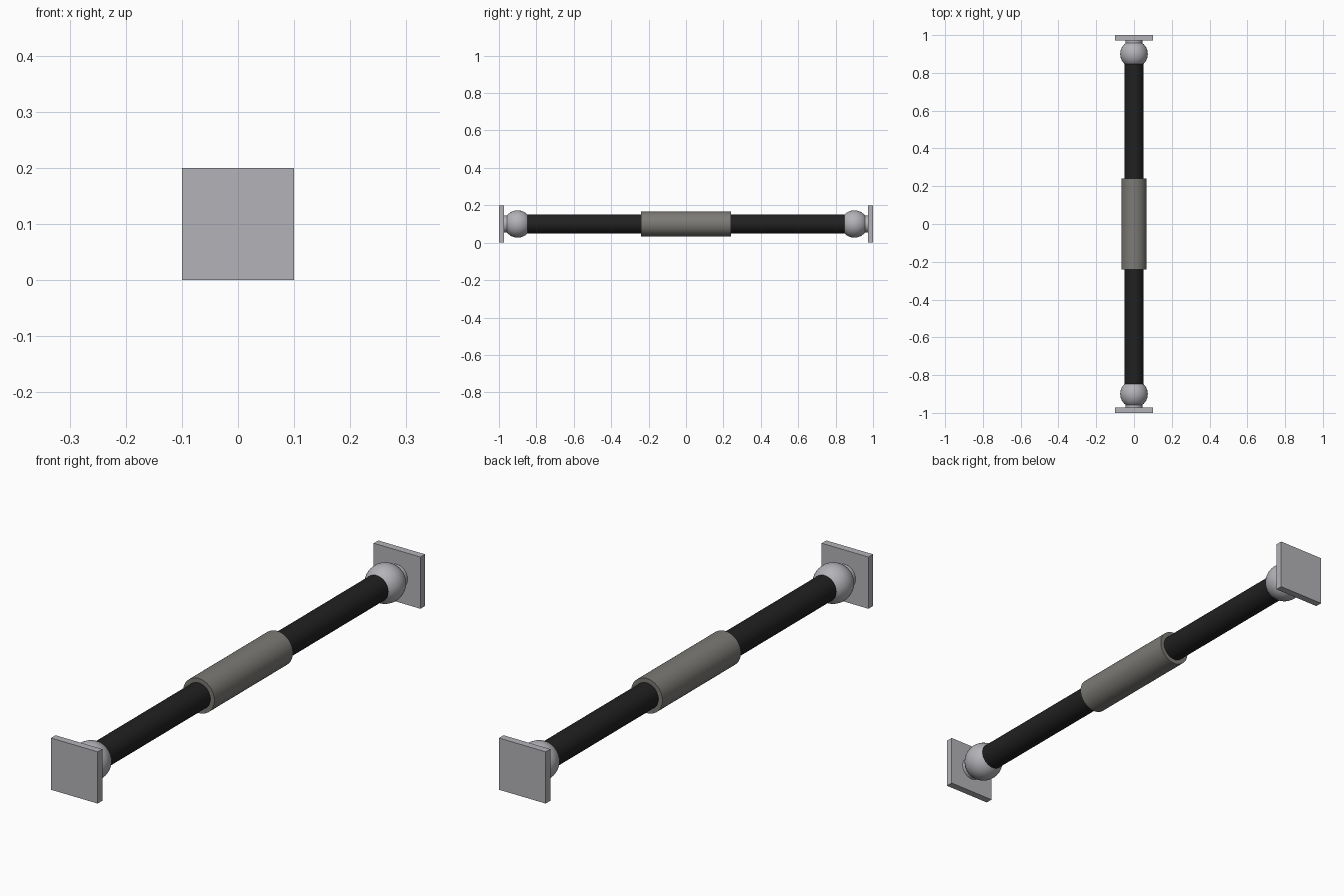
import bpy, math
from mathutils import Matrix

cube = bpy.data.objects.get("Cube")
if cube:
    bpy.data.objects.remove(cube, do_unlink=True)

AXIS_Z = 0.1  # height of the bar's centre line


def material(name, color):
    mat = bpy.data.materials.new(name)
    mat.use_nodes = True
    mat.diffuse_color = (*color, 1)
    mat.node_tree.nodes["Principled BSDF"].inputs["Base Color"].default_value = (*color, 1)
    return mat


steel = material("light steel", (0.45, 0.45, 0.48))
black = material("black rod", (0.015, 0.015, 0.015))
grey = material("warm grey sleeve", (0.2, 0.195, 0.18))


def finish(name, mat, smooth=True):
    obj = bpy.context.object
    obj.name = name
    obj.data.materials.append(mat)
    if smooth:
        bpy.ops.object.shade_smooth_by_angle(angle=math.radians(35))
    return obj


def rod(name, mat, radius, y0, y1):
    """Cylinder lying along y."""
    bpy.ops.mesh.primitive_cylinder_add(
        vertices=48, radius=radius, depth=abs(y1 - y0),
        location=(0, (y0 + y1) / 2, AXIS_Z), rotation=(math.pi / 2, 0, 0))
    return finish(name, mat)


# Central sleeve
rod("sleeve", grey, 0.067, -0.24, 0.24)

for side, s in (("front", -1), ("back", 1)):
    # Rod running from the sleeve into the ball joint
    rod(side + "_rod", black, 0.05, s * 0.2, s * 0.86)
    # Ball joint
    bpy.ops.mesh.primitive_uv_sphere_add(
        segments=48, ring_count=24, radius=0.073,
        location=(0, s * 0.9, AXIS_Z), rotation=(math.pi / 2, 0, 0))
    finish(side + "_ball", steel)
    # Short neck between ball and plate
    rod(side + "_neck", steel, 0.045, s * 0.93, s * 0.975)
    # Square mounting plate
    bpy.ops.mesh.primitive_cube_add(size=1, location=(0, s * 0.986, AXIS_Z))
    plate = finish(side + "_plate", steel, smooth=False)
    plate.data.transform(Matrix.Diagonal((0.2, 0.028, 0.2, 1)))
